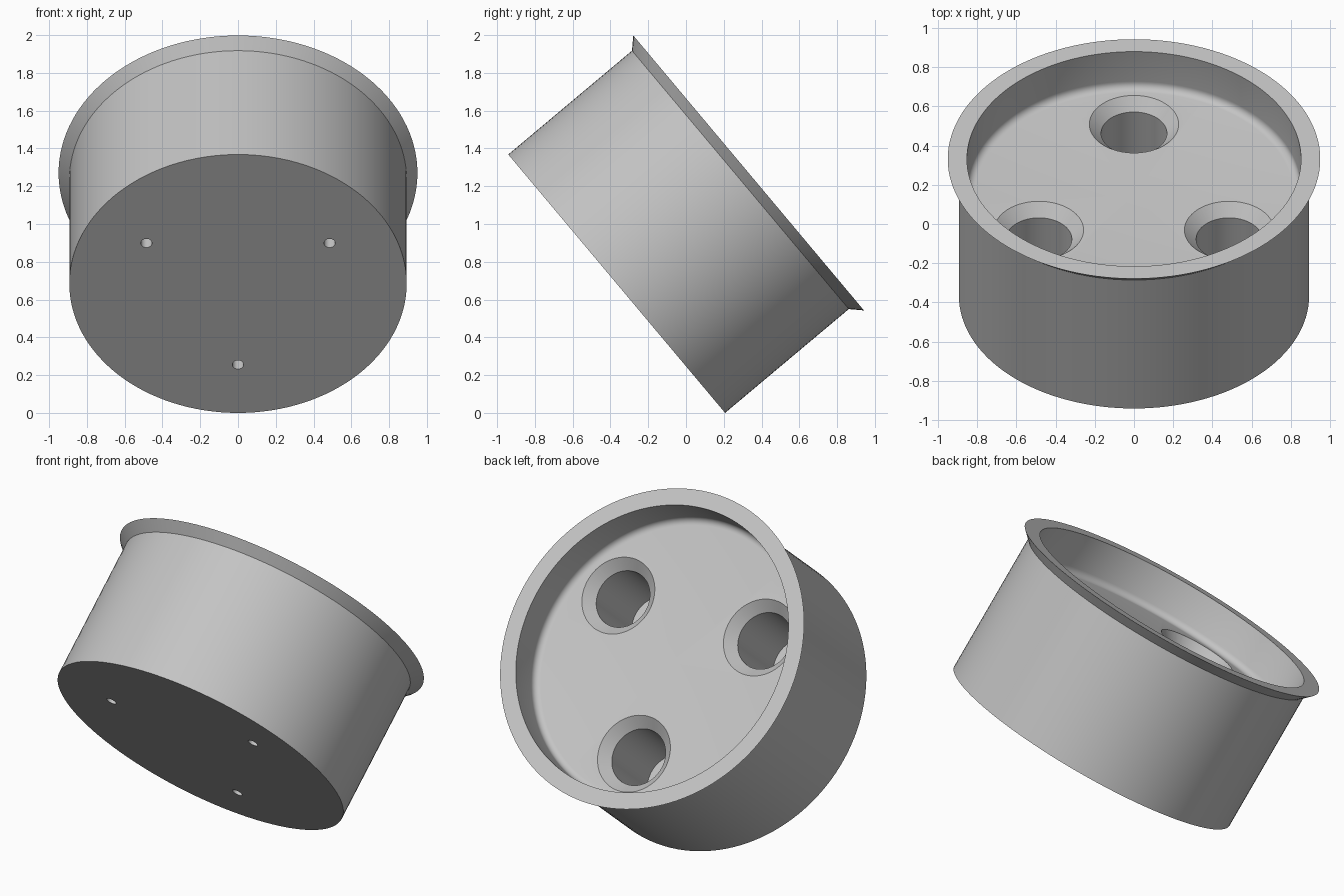
import bpy, bmesh, math
from mathutils import Vector, Matrix

old = bpy.data.objects.get("Cube")
if old:
    bpy.data.objects.remove(old, do_unlink=True)

metal = bpy.data.materials.new("light_grey")
metal.use_nodes = True
GREY = (0.55, 0.55, 0.55, 1)
metal.diffuse_color = GREY
metal.node_tree.nodes["Principled BSDF"].inputs["Base Color"].default_value = GREY


def lathe(name, profile, steps, offset=(0, 0, 0)):
    """Spin a (radius, height) profile around z into a closed solid."""
    bm = bmesh.new()
    verts = [bm.verts.new((r, 0, z)) for r, z in profile]
    edges = [bm.edges.new(pair) for pair in zip(verts, verts[1:])]
    bmesh.ops.spin(bm, geom=verts + edges, cent=(0, 0, 0), axis=(0, 0, 1),
                   angle=math.tau, steps=steps, use_duplicate=False)
    bmesh.ops.remove_doubles(bm, verts=bm.verts, dist=1e-4)
    bmesh.ops.dissolve_degenerate(bm, edges=bm.edges, dist=1e-5)
    bmesh.ops.recalc_face_normals(bm, faces=bm.faces)
    bmesh.ops.translate(bm, verts=bm.verts, vec=Vector(offset))
    mesh = bpy.data.meshes.new(name)
    bm.to_mesh(mesh)
    bm.free()
    mesh.materials.append(metal)
    obj = bpy.data.objects.new(name, mesh)
    bpy.context.collection.objects.link(obj)
    return obj


# Main dimensions along the tilted axis
BODY_R, LIP_R, BORE_R = 0.893, 0.95, 0.852
TOP, LIP_BASE, FLOOR = 0.912, 0.855, 0.674
FILLET = 0.04

# Housing: drum with flared lip and a recessed floor with a rounded corner
fillet = [(BORE_R - FILLET + FILLET * math.cos(a), FLOOR + FILLET - FILLET * math.sin(a))
          for a in (math.radians(15 * i) for i in range(7))]
housing = lathe("housing", [(0, 0), (BODY_R, 0), (BODY_R, LIP_BASE), (LIP_R, TOP),
                            (BORE_R, TOP)] + fillet + [(0, FLOOR)], 128)

# Three countersunk sockets, each with a small through hole at the bottom
SOCKET_R, CHAMFER, PIN_R, SOCKET_FLOOR, CIRCLE = 0.168, 0.06, 0.03, 0.16, 0.56
OVER = 0.03
socket = [(0, -0.05), (PIN_R, -0.05), (PIN_R, SOCKET_FLOOR), (SOCKET_R, SOCKET_FLOOR),
          (SOCKET_R, FLOOR - CHAMFER), (SOCKET_R + CHAMFER + OVER, FLOOR + OVER),
          (0, FLOOR + OVER)]
cutters = []
for i in range(3):
    a = math.radians(90 + 120 * i)
    cutter = lathe("socket_cutter", socket, 64,
                   (CIRCLE * math.cos(a), CIRCLE * math.sin(a), 0))
    cutter.hide_render = True
    cutters.append(cutter)
    mod = housing.modifiers.new("socket", 'BOOLEAN')
    mod.operation = 'DIFFERENCE'
    mod.solver = 'EXACT'
    mod.object = cutter

# Bake the cuts and discard the cutters
bpy.context.view_layer.update()
evaluated = housing.evaluated_get(bpy.context.evaluated_depsgraph_get())
baked = bpy.data.meshes.new_from_object(evaluated)
housing.modifiers.clear()
housing.data = baked
for cutter in cutters:
    bpy.data.objects.remove(cutter, do_unlink=True)

# Tilt the housing back and rest its lower edge on the ground
housing.data.transform(Matrix.Translation((0, -0.367, 0.684))
                       @ Matrix.Rotation(math.radians(-50), 4, 'X'))

bpy.ops.object.select_all(action='DESELECT')
housing.select_set(True)
bpy.context.view_layer.objects.active = housing
bpy.ops.object.shade_smooth_by_angle(angle=math.radians(30))
